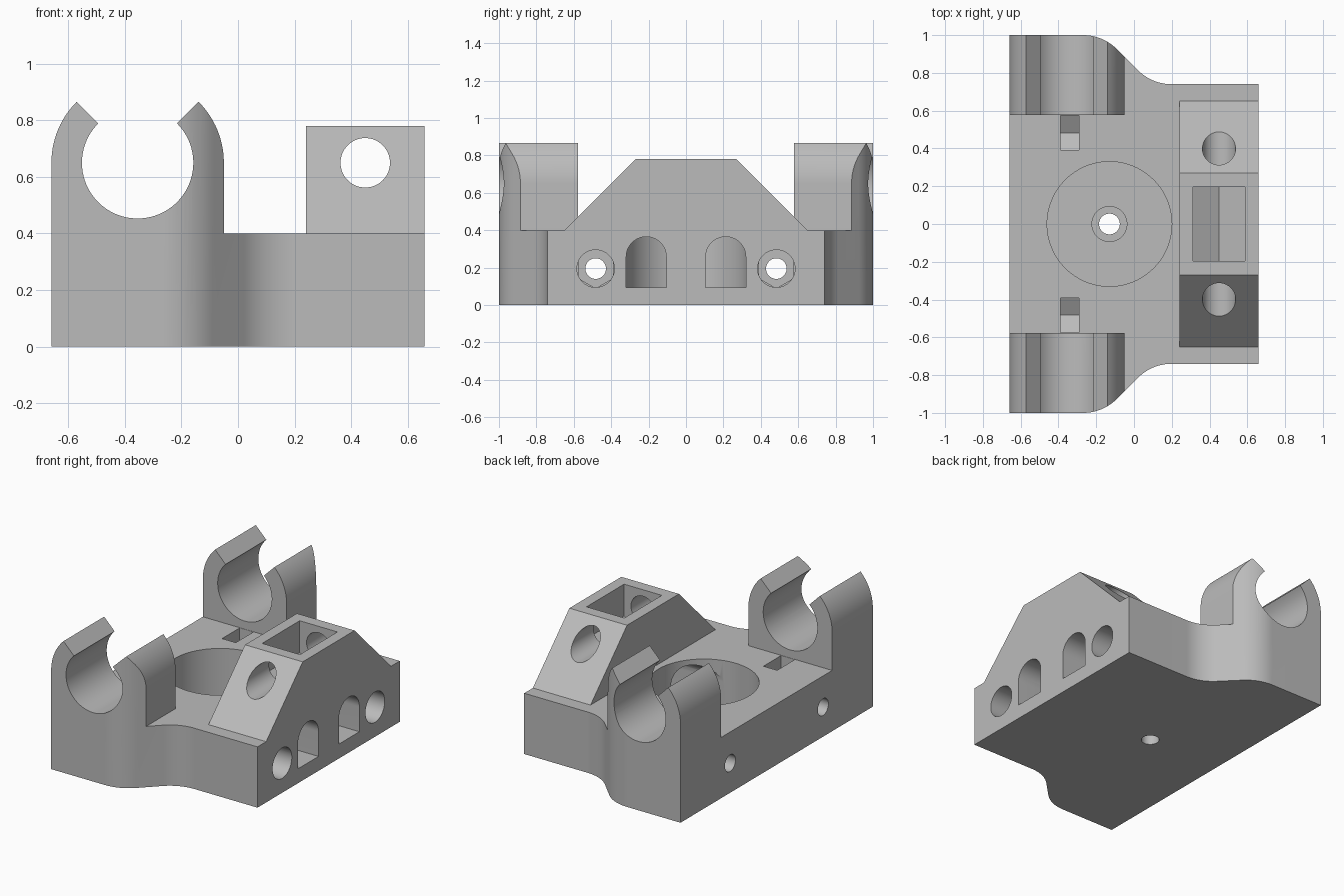
import bpy, bmesh
from math import sin, cos, radians

cube = bpy.data.objects.get("Cube")
if cube:
    bpy.data.objects.remove(cube, do_unlink=True)

grey = bpy.data.materials.new("plain grey")
grey.use_nodes = True
grey.diffuse_color = (0.5, 0.5, 0.5, 1)
grey.node_tree.nodes["Principled BSDF"].inputs["Base Color"].default_value = (0.5, 0.5, 0.5, 1)


def arc(cx, cy, r, a0, a1, n):
    steps = [radians(a0 + (a1 - a0) * i / n) for i in range(n + 1)]
    return [(cx + r * cos(a), cy + r * sin(a)) for a in steps]


def circle(cx, cy, r, n=64):
    return arc(cx, cy, r, 0, 360, n)[:-1]


def box(u0, u1, v0, v1):
    return [(u0, v0), (u1, v0), (u1, v1), (u0, v1)]


def prism(name, points, axis, lo, hi):
    """Extrude a flat profile along an axis."""
    place = {"x": lambda u, v, w: (w, u, v),
             "y": lambda u, v, w: (u, w, v),
             "z": lambda u, v, w: (u, v, w)}[axis]
    bm = bmesh.new()
    ends = [[bm.verts.new(place(u, v, w)) for u, v in points] for w in (lo, hi)]
    for ring in ends:
        bm.faces.new(ring)
    for i in range(len(points)):
        j = (i + 1) % len(points)
        bm.faces.new((ends[0][i], ends[0][j], ends[1][j], ends[1][i]))
    bmesh.ops.recalc_face_normals(bm, faces=bm.faces)
    mesh = bpy.data.meshes.new(name)
    bm.to_mesh(mesh)
    bm.free()
    mesh.materials.append(grey)
    obj = bpy.data.objects.new(name, mesh)
    bpy.context.collection.objects.link(obj)
    return obj


def combine(target, tool, operation):
    mod = target.modifiers.new("combine", "BOOLEAN")
    mod.operation, mod.solver, mod.object = operation, "EXACT", tool
    bpy.context.view_layer.objects.active = target
    bpy.ops.object.modifier_apply(modifier=mod.name)
    bpy.data.objects.remove(tool, do_unlink=True)


# Slab that carries everything
body = prism("mount_body", box(-0.8, 0.8, -1.2, 1.2), "z", 0, 0.4)

# Open round clips at both ends
cx, cz, outer, inner = -0.355, 0.65, 0.305, 0.197
clip = ([(cx - outer, 0.3), (cx + outer, 0.3)]
        + arc(cx, cz, outer, 0, 45, 14)
        + arc(cx, cz, inner, 45, -225, 64)
        + arc(cx, cz, outer, 135, 180, 14))
for lo, hi in ((-1.2, -0.577), (0.577, 1.2)):
    combine(body, prism("clip", clip, "y", lo, hi), "UNION")

# Sloped tower on the right
tower = [(-0.65, 0.3), (0.65, 0.3), (0.65, 0.4), (0.27, 0.78), (-0.27, 0.78), (-0.65, 0.4)]
combine(body, prism("tower", tower, "x", 0.24, 0.8), "UNION")

# Trim to the plan outline with its S-curved shoulders
r = 0.254
half = ([(-0.66, 1)] + arc(-0.27, 1 - r, r, 90, 45, 14)
        + arc(0.2, 0.74 + r, r, 225, 270, 14) + [(0.66, 0.74)])
plan = half + [(x, -y) for x, y in reversed(half)]
combine(body, prism("plan_trim", plan, "z", -0.1, 1), "INTERSECT")

# Round recess with a raised boss and centre hole
combine(body, prism("recess", circle(-0.13, 0, 0.33, 96), "z", 0.095, 0.6), "DIFFERENCE")
combine(body, prism("boss", circle(-0.13, 0, 0.095), "z", 0.05, 0.125), "UNION")
combine(body, prism("centre_hole", circle(-0.13, 0, 0.055), "z", -0.1, 0.3), "DIFFERENCE")

for side in (-1, 1):
    # Arched windows from the right face into the recess
    y = side * 0.2125
    arch = [(y - 0.107, 0.095), (y + 0.107, 0.095)] + arc(y, 0.258, 0.107, 0, 180, 32)
    combine(body, prism("window", arch, "x", -0.13, 0.8), "DIFFERENCE")

    # Bolt holes, wide on the right, with nut slots open to the top
    y = side * 0.483
    combine(body, prism("bolt_hole", circle(y, 0.195, 0.055), "x", -0.8, 0), "DIFFERENCE")
    combine(body, prism("bolt_sleeve", circle(y, 0.195, 0.1), "x", -0.29, 0.8), "DIFFERENCE")
    slot = [(y, 0.09), (y + 0.092, 0.143), (y + 0.092, 0.4),
            (y - 0.092, 0.4), (y - 0.092, 0.143)]
    combine(body, prism("nut_slot", slot, "x", -0.39, -0.29), "DIFFERENCE")

# Rod hole and pointed-bottom pocket in the tower
combine(body, prism("rod_hole", circle(0.45, 0.65, 0.0875), "y", -0.8, 0.8), "DIFFERENCE")
pocket = [(0.45, 0.491), (0.5875, 0.57), (0.5875, 0.9), (0.3125, 0.9), (0.3125, 0.57)]
combine(body, prism("pocket", pocket, "y", -0.195, 0.195), "DIFFERENCE")

# Smooth curves, sharp edges
bpy.ops.object.select_all(action="DESELECT")
body.select_set(True)
bpy.context.view_layer.objects.active = body
bpy.ops.object.shade_smooth_by_angle(angle=radians(25))
